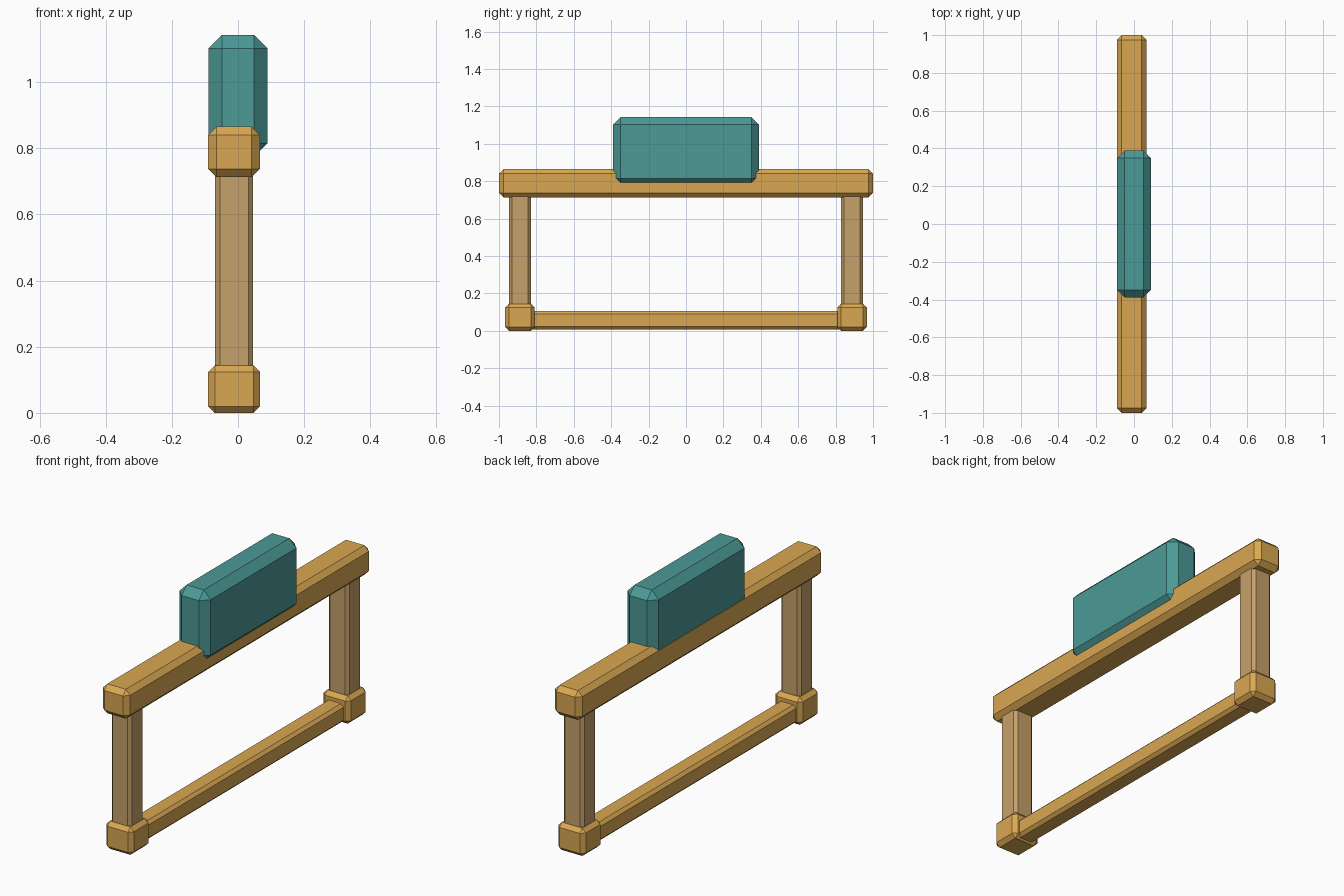
import bpy
import bmesh
from mathutils import Vector

cube = bpy.data.objects.get("Cube")
if cube:
    bpy.data.objects.remove(cube, do_unlink=True)


def make_material(name, color):
    mat = bpy.data.materials.new(name)
    mat.use_nodes = True
    mat.diffuse_color = (*color, 1)
    mat.node_tree.nodes["Principled BSDF"].inputs["Base Color"].default_value = (*color, 1)
    return mat


golden_wood = make_material("golden wood", (0.70, 0.39, 0.085))
pale_wood = make_material("pale wood", (0.56, 0.355, 0.145))
teal_paint = make_material("teal paint", (0.07, 0.32, 0.305))


def chamfered_box(name, low, high, chamfer, mat):
    """Box between two corners with flat chamfers on every edge."""
    low, high = Vector(low), Vector(high)
    bm = bmesh.new()
    bmesh.ops.create_cube(bm, size=1)
    bmesh.ops.scale(bm, vec=high - low, verts=bm.verts)
    bmesh.ops.bevel(bm, geom=bm.edges[:], offset=chamfer, segments=1,
                    affect='EDGES', profile=0.5)
    mesh = bpy.data.meshes.new(name)
    bm.to_mesh(mesh)
    bm.free()
    mesh.materials.append(mat)
    obj = bpy.data.objects.new(name, mesh)
    obj.location = (low + high) / 2
    bpy.context.collection.objects.link(obj)
    return obj


# Long top beam and the block sitting on it
chamfered_box("top_beam", (-0.09, -1, 0.713), (0.066, 1, 0.865), 0.025, golden_wood)
chamfered_box("top_block", (-0.089, -0.39, 0.775), (0.089, 0.39, 1.142), 0.04, teal_paint)

# Bottom rail between the feet
chamfered_box("bottom_rail", (-0.062, -0.85, 0.008), (0.038, 0.85, 0.105), 0.015, golden_wood)

# Posts and feet at both ends
for end, y in (("front", -0.888), ("back", 0.888)):
    chamfered_box(end + "_post", (-0.07, y - 0.058, 0.07), (0.046, y + 0.058, 0.77),
                  0.015, pale_wood)
    chamfered_box(end + "_foot", (-0.09, y - 0.079, 0), (0.067, y + 0.079, 0.144),
                  0.02, golden_wood)
